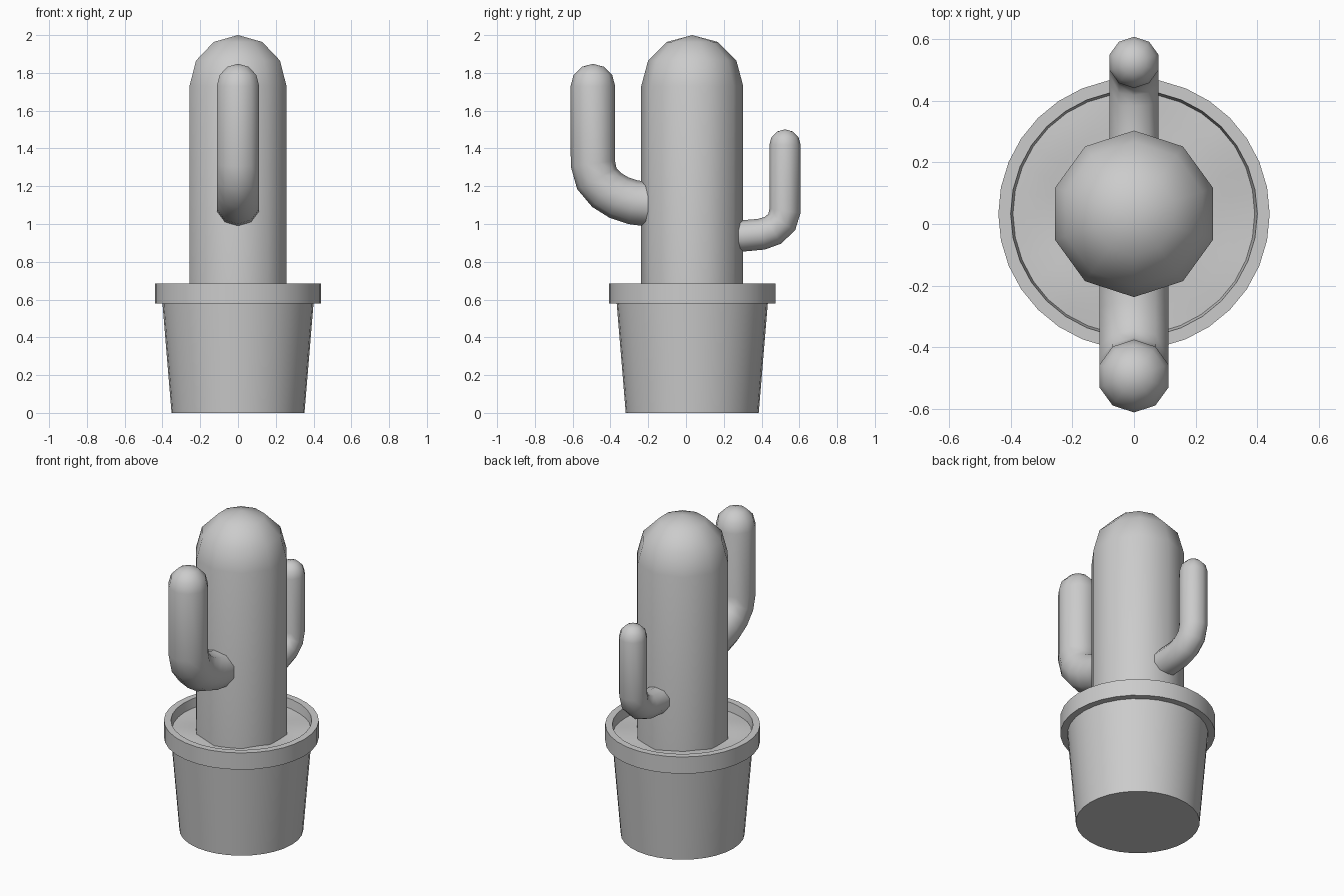
import bpy, bmesh, math
from mathutils import Vector

if "Cube" in bpy.data.objects:
    bpy.data.objects.remove(bpy.data.objects["Cube"])

CY = 0.033  # pot and trunk axis along y

grey = bpy.data.materials.new("plain grey")
grey.diffuse_color = (0.6, 0.6, 0.6, 1)
grey.use_nodes = True
grey.node_tree.nodes["Principled BSDF"].inputs["Base Color"].default_value = grey.diffuse_color


def finish(name, bm, angle):
    bmesh.ops.recalc_face_normals(bm, faces=bm.faces)
    me = bpy.data.meshes.new(name)
    bm.to_mesh(me)
    bm.free()
    ob = bpy.data.objects.new(name, me)
    bpy.context.collection.objects.link(ob)
    me.materials.append(grey)
    bpy.ops.object.select_all(action='DESELECT')
    ob.select_set(True)
    bpy.context.view_layer.objects.active = ob
    bpy.ops.object.shade_smooth_by_angle(angle=math.radians(angle))
    return ob


def bridge(bm, a, b):
    n = len(a)
    for i in range(n):
        j = (i + 1) % n
        bm.faces.new((a[i], a[j], b[j], b[i]))


def tip(bm, ring, point):
    v = bm.verts.new(point)
    for i in range(len(ring)):
        bm.faces.new((ring[i], ring[(i + 1) % len(ring)], v))


def stem(name, path, r, sides=10):
    """Ten-sided tube along a (y, z) path, ending in an upward dome."""
    bm = bmesh.new()
    pts = [Vector((0, y, z)) for y, z in path]
    rings = []
    for i, p in enumerate(pts):
        d0 = (p - pts[i - 1]).normalized() if i else (pts[1] - p).normalized()
        d1 = (pts[i + 1] - p).normalized() if i < len(pts) - 1 else Vector((0, 0, 1))
        rings.append((p, (d0 + d1).normalized(), r))
    for a in (30, 60):  # dome rings
        t = math.radians(a)
        rings.append((pts[-1] + Vector((0, 0, r * math.sin(t))), Vector((0, 0, 1)), r * math.cos(t)))
    prev = None
    for p, d, rad in rings:
        u = Vector((1, 0, 0))
        v = d.cross(u)
        ring = [bm.verts.new(p + rad * (math.sin(2 * math.pi * k / sides) * u
                                        + math.cos(2 * math.pi * k / sides) * v)) for k in range(sides)]
        if prev:
            bridge(bm, prev, ring)
        else:
            bm.faces.new(ring)
        prev = ring
    tip(bm, prev, pts[-1] + Vector((0, 0, r)))
    return finish(name, bm, 70)


def lathe(name, profile, sides=32, bump=None, angle=35):
    """Revolved (radius, z) profile, closed at both ends on the axis."""
    bm = bmesh.new()
    prev = first = None
    for r, z in profile:
        ring = []
        for k in range(sides):
            a = 2 * math.pi * k / sides
            x, y = r * math.cos(a), r * math.sin(a)
            ring.append(bm.verts.new((x, CY + y, z + (bump(x, y) if bump else 0))))
        if prev:
            bridge(bm, prev, ring)
        else:
            first = ring
        prev = ring
    if not bump:
        bm.faces.new(first)
    bm.faces.new(prev)
    return finish(name, bm, angle)


# Pot: tapered wall, overhanging rim, slightly tapered inside
lathe("pot", [(0.352, 0), (0.40, 0.58), (0.44, 0.58), (0.44, 0.685),
              (0.40, 0.685), (0.388, 0.60)])

# Soil with gentle lumps
lathe("soil", [(0.395, 0.63), (0.36, 0.632), (0.32, 0.634), (0.28, 0.635), (0.22, 0.635)],
      bump=lambda x, y: 0.008 * math.sin(11 * x + 1) * math.cos(12 * y), angle=60)

# Cactus trunk
stem("cactus_trunk", [(CY, 0.58), (CY, 1.73)], 0.27)

# Large arm on the front, small arm on the back
stem("front_arm", [(-0.10, 1.10), (-0.21, 1.106), (-0.28, 1.115), (-0.355, 1.14), (-0.42, 1.18),
                   (-0.472, 1.24), (-0.493, 1.32), (-0.493, 1.73)], 0.118)
stem("back_arm", [(0.18, 0.937), (0.30, 0.937), (0.40, 0.946), (0.46, 0.967),
                  (0.507, 1.01), (0.524, 1.07), (0.524, 1.418)], 0.083)
